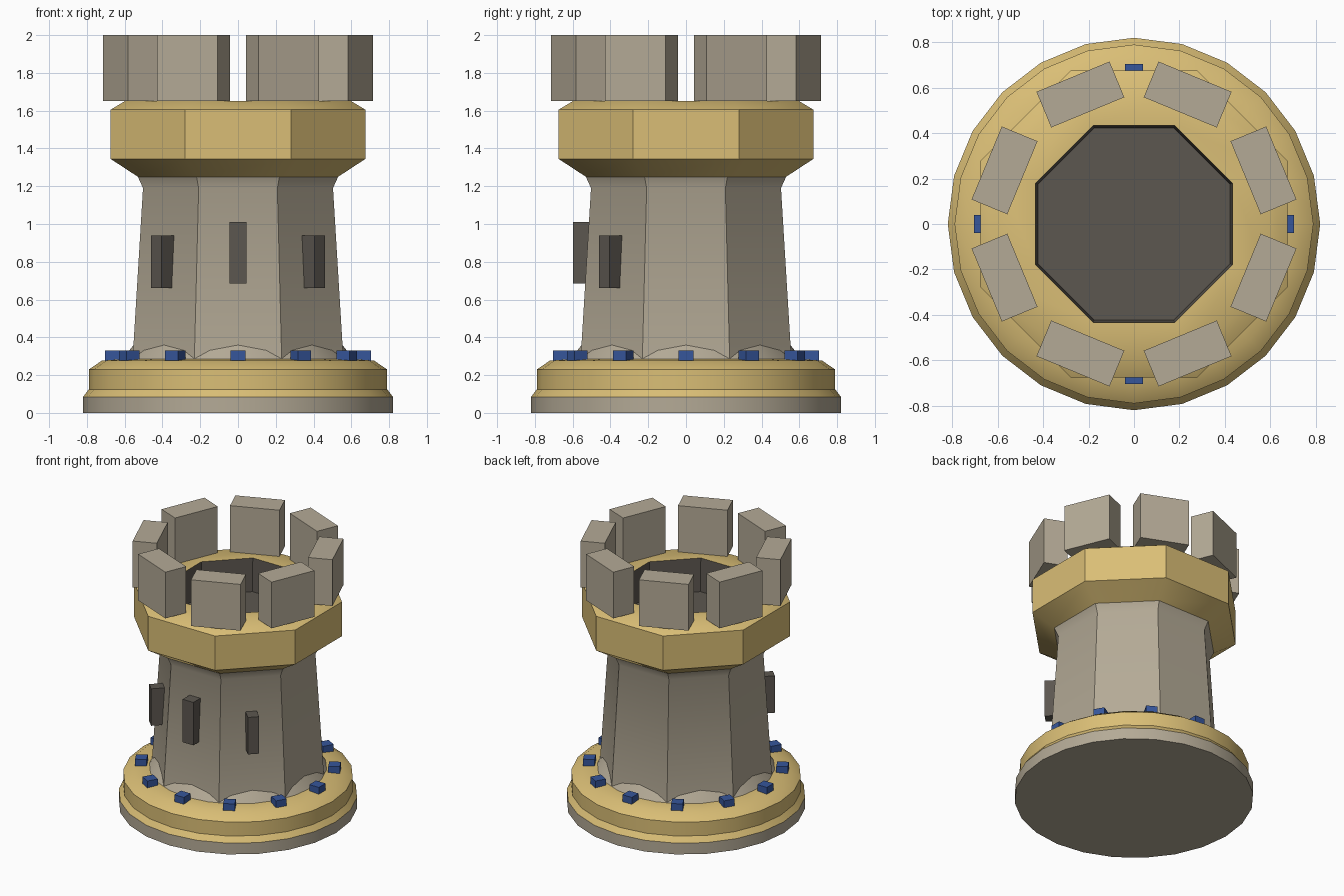
import bpy, bmesh, math
from mathutils import Matrix, Vector

if "Cube" in bpy.data.objects:
    bpy.data.objects.remove(bpy.data.objects["Cube"])


def material(name, rgb):
    m = bpy.data.materials.new(name)
    m.diffuse_color = (*rgb, 1)
    m.use_nodes = True
    m.node_tree.nodes["Principled BSDF"].inputs["Base Color"].default_value = m.diffuse_color
    return m


STONE = material("warm grey stone", (0.456, 0.402, 0.305))
GOLD = material("sandy gold", (0.70, 0.515, 0.18))
DARK = material("dark stone", (0.107, 0.095, 0.08))
BLUE = material("royal blue", (0.037, 0.093, 0.328))


def finish(bm, name, mats):
    bmesh.ops.recalc_face_normals(bm, faces=bm.faces)
    me = bpy.data.meshes.new(name)
    bm.to_mesh(me)
    bm.free()
    for m in mats:
        me.materials.append(m)
    ob = bpy.data.objects.new(name, me)
    bpy.context.collection.objects.link(ob)
    return ob


def lathe(name, profile, sides, mats, turn=0.0, flats=False):
    """Profile rows: (radius, z, material of the band above). Ends are capped.
    With flats=True the radius is measured to the middle of each flat side."""
    bm = bmesh.new()
    k = 1 / math.cos(math.pi / sides) if flats else 1
    rings = []
    for r, z, _ in profile:
        rings.append([bm.verts.new((r * k * math.cos(turn + i * math.tau / sides),
                                    r * k * math.sin(turn + i * math.tau / sides), z))
                      for i in range(sides)])
    for (lo, hi, row) in zip(rings, rings[1:], profile):
        for i in range(sides):
            j = (i + 1) % sides
            bm.faces.new((lo[i], lo[j], hi[j], hi[i])).material_index = row[2]
    bm.faces.new(rings[0]).material_index = profile[0][2]
    bm.faces.new(rings[-1]).material_index = profile[-1][2]
    ob = finish(bm, name, mats)
    bpy.ops.object.select_all(action='DESELECT')
    ob.select_set(True)
    bpy.context.view_layer.objects.active = ob
    bpy.ops.object.shade_smooth_by_angle(angle=math.radians(32))
    return ob


def radial_box(name, angle, radius, size, z0, mat):
    """Box with size (radial, tangential, height) centred at a radius and angle."""
    bm = bmesh.new()
    bmesh.ops.create_cube(bm, size=1)
    bm.transform(Matrix.Rotation(math.radians(angle), 4, 'Z')
                 @ Matrix.Translation(Vector((radius, 0, z0 + size[2] / 2)))
                 @ Matrix.Diagonal((*size, 1)))
    return finish(bm, name, [mat])


# Round base: stone foot, gold moulding, stone fillet under the tower
lathe("base", [(0.82, 0, 0), (0.82, 0.085, 1), (0.79, 0.125, 1), (0.79, 0.23, 1),
               (0.72, 0.277, 1), (0.61, 0.285, 0), (0.53, 0.39, 0)],
      24, [STONE, GOLD])

# Eight-sided tapering tower
EIGHTH = math.pi / 8
lathe("tower", [(0.56, 0.25, 0), (0.503, 1.19, 0), (0.53, 1.25, 0)],
      8, [STONE], EIGHTH, True)

# Gold collar with dark sunken floor
lathe("collar", [(0.53, 1.25, 0), (0.675, 1.345, 0), (0.675, 1.605, 0),
                 (0.60, 1.65, 0), (0.433, 1.65, 1), (0.423, 1.40, 1)],
      8, [GOLD, DARK], EIGHTH, True)

# Battlements above the collar corners
for i in range(8):
    radial_box(f"battlement_{i + 1}", 22.5 + 45 * i, 0.617, (0.17, 0.348, 0.35), 1.65, STONE)

# Windows on the three front sides
radial_box("front_window", -90, 0.53, (0.136, 0.09, 0.325), 0.685, DARK)
for side, a in (("left", -135), ("right", -45)):
    radial_box(f"{side}_window", a, 0.545, (0.134, 0.078, 0.28), 0.66, DARK)

# Ring of blue studs on the base
for i in range(12):
    radial_box(f"stud_{i + 1}", 30 * i, 0.665, (0.08, 0.08, 0.052), 0.278, BLUE)
